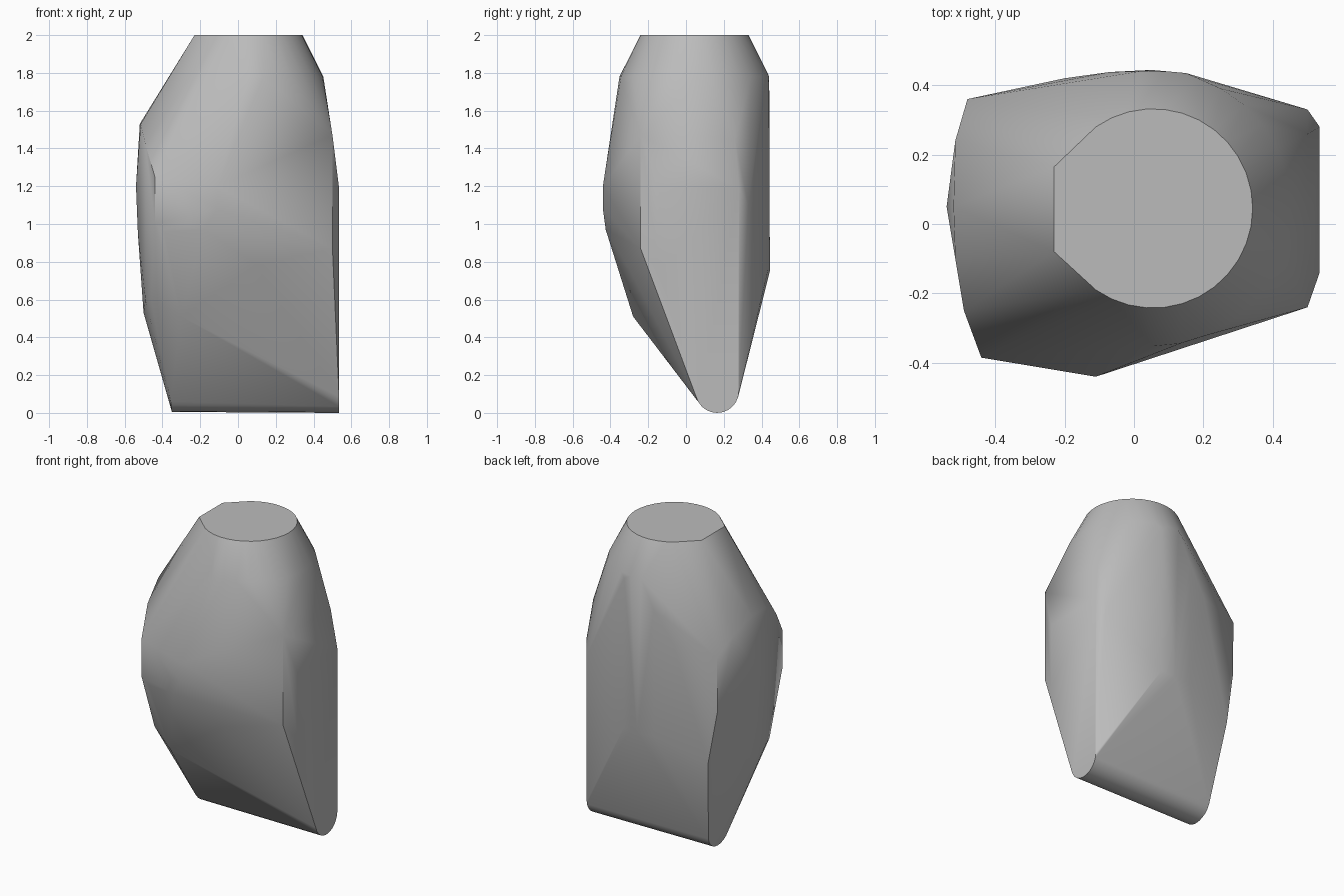
import bpy
import bmesh
from math import cos, sin, radians

cube = bpy.data.objects.get("Cube")
if cube:
    bpy.data.objects.remove(cube, do_unlink=True)


def arc(radius, z, start, end, steps):
    """Horizontal arc around the neck axis."""
    angles = [radians(start + (end - start) * i / steps) for i in range(steps + 1)]
    return [(0.055 + radius * cos(a), 0.045 + radius * sin(a), z) for a in angles]


# Flat round top with one chord cut on its side, and the shoulder below it
top = arc(0.287, 2.0, -125, 125, 24) + [(-0.23, 0.165, 2), (-0.23, -0.08, 2)]
shoulder = arc(0.397, 1.78, -90, 95, 16)

# Rounded bottom edge running along x
foot = []
for i in range(13):
    a = radians(180 + 15 * i)
    y, z = 0.165 + 0.115 * cos(a), 0.12 + 0.115 * sin(a)
    foot += [(-0.35 - 0.1 * (z - 0.005), y, z), (0.535, y, z - 0.005)]

# Bulged side opposite the flat side
bulge = [
    (-0.48, 0.36, 1.36), (-0.515, 0.24, 1.47), (-0.52, 0.05, 1.53),
    (-0.515, -0.1, 1.53), (-0.49, -0.25, 1.42), (-0.54, 0.05, 1.2),
    (-0.53, 0.05, 0.95), (-0.5, 0.05, 0.53), (-0.49, -0.14, 0.6),
    (-0.48, 0.355, 1.0),
]

# Front facets
front = [
    (-0.44, -0.385, 1.25), (-0.44, -0.385, 1.0), (-0.39, -0.385, 0.96),
    (-0.11, -0.44, 1.2), (-0.11, -0.44, 1.08), (-0.18, -0.425, 0.97),
    (-0.3, -0.28, 0.51), (-0.46, -0.22, 0.6), (0.1, -0.31, 0.78),
]

# Flat side
side = [
    (0.5, -0.24, 1.47), (0.5, -0.24, 0.87), (0.5, 0.33, 1.1),
    (0.5, 0.26, 1.45), (0.535, -0.14, 1.19), (0.535, 0.28, 1.19),
    (0.535, -0.14, 0.75),
]

# Gently curved back
back = [
    (-0.07, 0.438, 0.76), (0.05, 0.444, 0.75), (0.15, 0.435, 0.76),
    (-0.07, 0.438, 1.6), (0.15, 0.435, 1.75), (-0.42, 0.37, 0.64),
    (-0.2, 0.42, 1.4),
]

# Stretch one taut skin over all the parts
bm = bmesh.new()
for p in top + shoulder + foot + bulge + front + side + back:
    bm.verts.new(p)
hull = bmesh.ops.convex_hull(bm, input=bm.verts[:])
loose = {g for g in hull["geom_interior"] + hull["geom_unused"]
         if isinstance(g, bmesh.types.BMVert)}
bmesh.ops.delete(bm, geom=list(loose), context="VERTS")
bmesh.ops.dissolve_limit(bm, angle_limit=radians(1), verts=bm.verts[:], edges=bm.edges[:])
bmesh.ops.recalc_face_normals(bm, faces=bm.faces[:])

mesh = bpy.data.meshes.new("faceted_body")
bm.to_mesh(mesh)
bm.free()
body = bpy.data.objects.new("faceted_body", mesh)
bpy.context.collection.objects.link(body)

# Plain grey surface
grey = bpy.data.materials.new("plain_grey")
grey.use_nodes = True
colour = (0.5, 0.5, 0.5, 1)
grey.diffuse_color = colour
grey.node_tree.nodes["Principled BSDF"].inputs["Base Color"].default_value = colour
mesh.materials.append(grey)

bpy.ops.object.select_all(action="DESELECT")
body.select_set(True)
bpy.context.view_layer.objects.active = body
bpy.ops.object.shade_smooth_by_angle(angle=radians(40))
